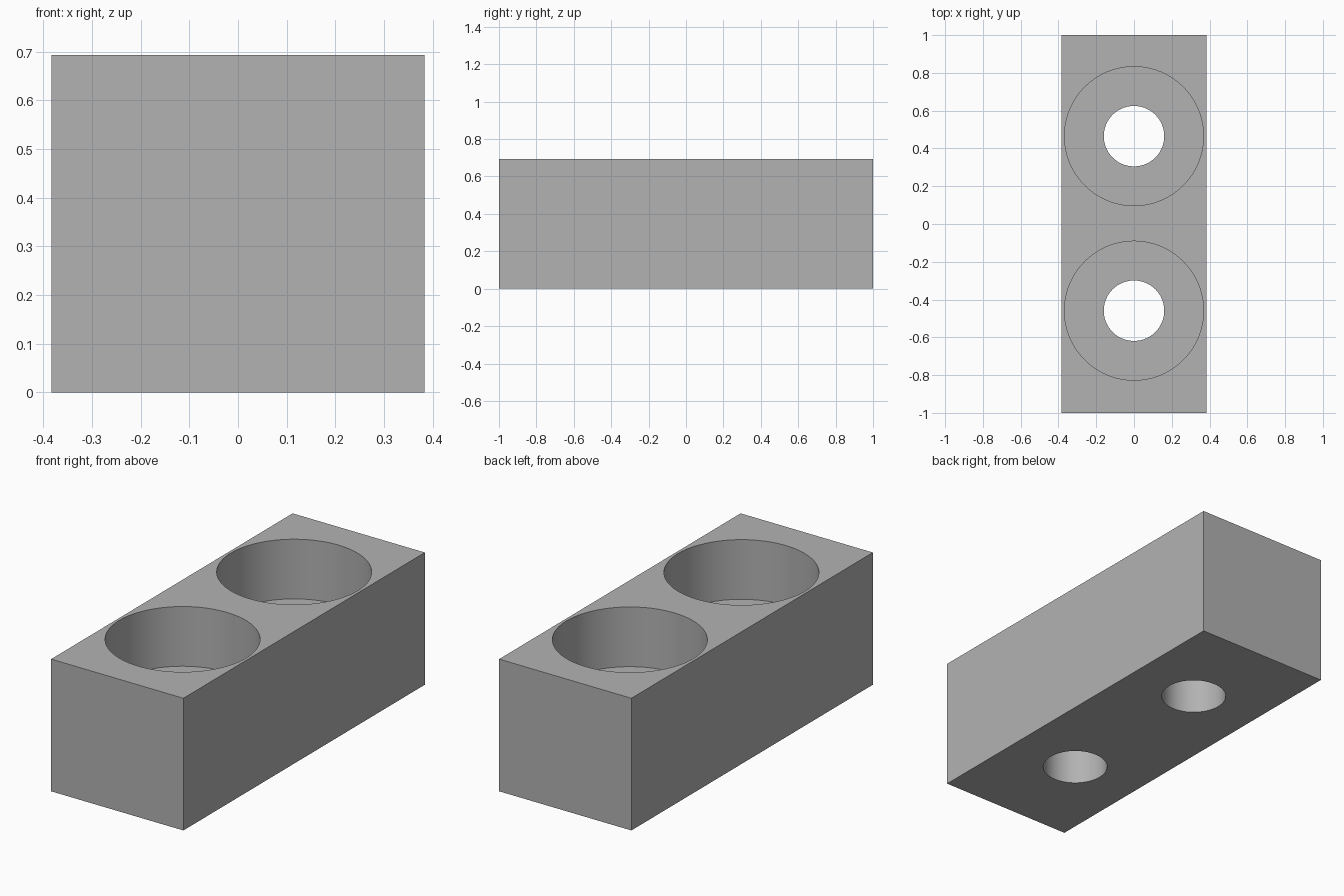
import bpy
import math

cube = bpy.data.objects.get("Cube")
if cube:
    bpy.data.objects.remove(cube, do_unlink=True)

WIDTH, LENGTH, HEIGHT = 0.767, 2.0, 0.693
POCKET_RADIUS, POCKET_DEPTH, BORE_RADIUS = 0.368, 0.313, 0.16
HOLE_CENTRES = (0.465, -0.459)

grey = bpy.data.materials.new("plain_grey")
grey.use_nodes = True
colour = (0.448, 0.448, 0.448, 1)
grey.diffuse_color = colour
grey.node_tree.nodes["Principled BSDF"].inputs["Base Color"].default_value = colour

# Rectangular block
bpy.ops.mesh.primitive_cube_add(size=1, location=(0, 0, HEIGHT / 2))
block = bpy.context.object
block.name = "holder_block"
block.scale = (WIDTH, LENGTH, HEIGHT)
bpy.ops.object.transform_apply(location=True, rotation=False, scale=True)
block.data.materials.append(grey)


def drill(name, y, radius, bottom, top):
    """Cut a round vertical hole into the block."""
    bpy.ops.mesh.primitive_cylinder_add(
        vertices=96, radius=radius, depth=top - bottom,
        location=(0, y, (bottom + top) / 2))
    cutter = bpy.context.object
    cutter.name = name
    cutter.data.materials.append(grey)
    cut = block.modifiers.new(name, "BOOLEAN")
    cut.operation = "DIFFERENCE"
    cut.solver = "EXACT"
    cut.object = cutter
    bpy.context.view_layer.objects.active = block
    bpy.ops.object.modifier_apply(modifier=cut.name)
    bpy.data.objects.remove(cutter, do_unlink=True)


# Wide pocket from above with a narrow bore through its floor
for side, y in zip(("back", "front"), HOLE_CENTRES):
    drill(side + "_pocket", y, POCKET_RADIUS, HEIGHT - POCKET_DEPTH, HEIGHT + 0.1)
    drill(side + "_bore", y, BORE_RADIUS, -0.1, HEIGHT)

# Smooth round walls, sharp rims
bpy.ops.object.select_all(action="DESELECT")
block.select_set(True)
bpy.context.view_layer.objects.active = block
bpy.ops.object.shade_smooth_by_angle(angle=math.radians(30))
